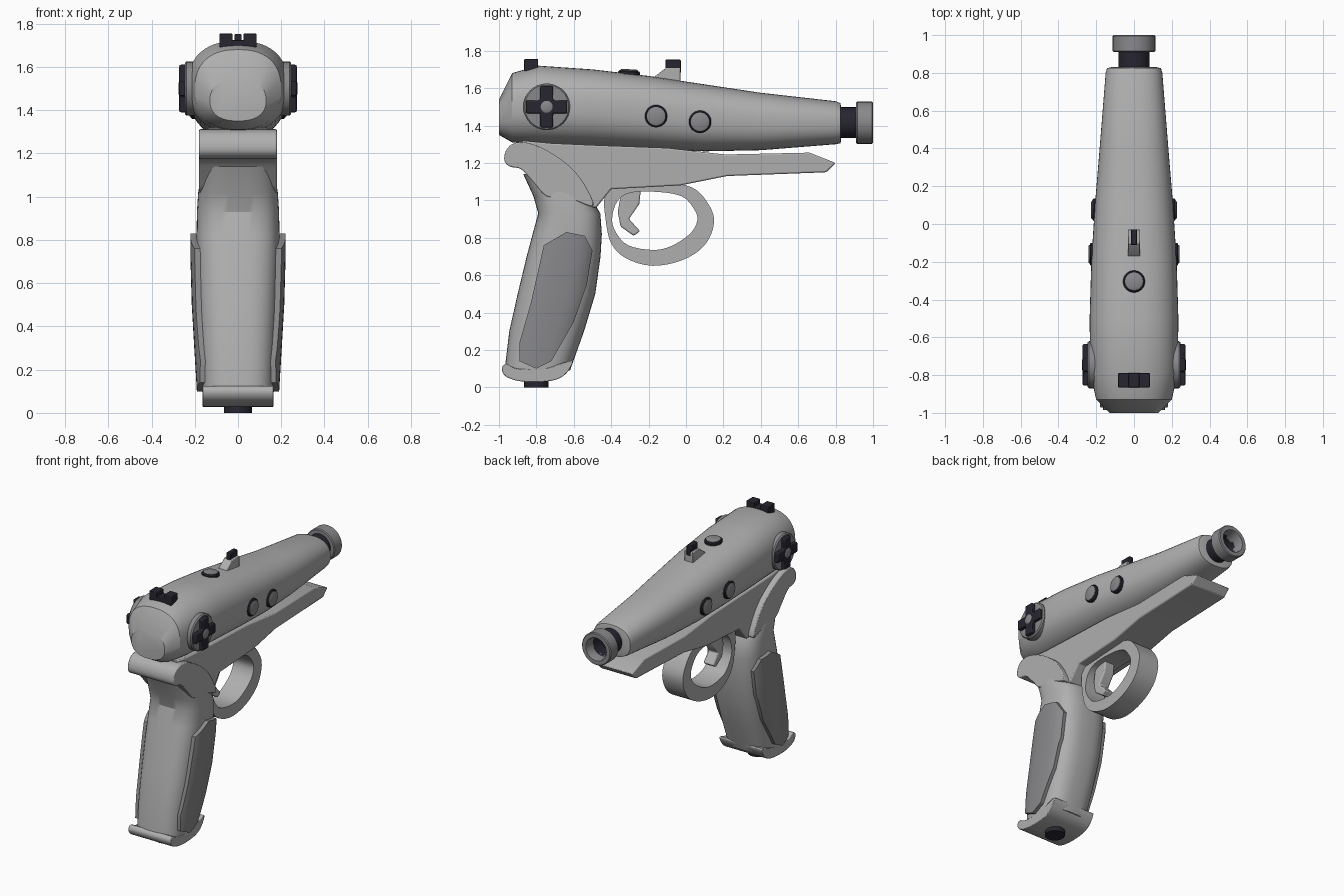
import bpy, bmesh, math
from mathutils import Matrix, Vector

if "Cube" in bpy.data.objects:
    bpy.data.objects.remove(bpy.data.objects["Cube"])


def material(name, rgb):
    m = bpy.data.materials.new(name)
    m.use_nodes = True
    m.diffuse_color = (*rgb, 1)
    m.node_tree.nodes["Principled BSDF"].inputs["Base Color"].default_value = (*rgb, 1)
    return m


LIGHT = material("light_grey", (0.43, 0.43, 0.43))
MID = material("mid_grey", (0.25, 0.25, 0.26))
DARK = material("near_black", (0.02, 0.019, 0.03))
parts = []


def finish(bm, name, mat, bevel=0):
    bmesh.ops.recalc_face_normals(bm, faces=bm.faces)
    me = bpy.data.meshes.new(name)
    bm.to_mesh(me)
    bm.free()
    me.materials.append(mat)
    ob = bpy.data.objects.new(name, me)
    bpy.context.collection.objects.link(ob)
    if bevel:
        mod = ob.modifiers.new("bevel", "BEVEL")
        mod.width, mod.segments, mod.limit_method = bevel, 2, "ANGLE"
        mod.angle_limit = math.radians(40)
    parts.append(ob)
    return ob


def skin(name, rings, mat, caps=True, wrap=False):
    """Join rings of points with quads."""
    bm = bmesh.new()
    loops = [[bm.verts.new(p) for p in r] for r in rings]
    pairs = list(zip(loops, loops[1:]))
    if wrap:
        pairs.append((loops[-1], loops[0]))
    for a, b in pairs:
        for i in range(len(a)):
            j = (i + 1) % len(a)
            bm.faces.new((a[i], a[j], b[j], b[i]))
    if caps and not wrap:
        bm.faces.new(loops[0])
        bm.faces.new(loops[-1])
    return finish(bm, name, mat)


def prism(name, profile, x0, x1, mat, bevel=0):
    """Extrude a (y, z) profile along x."""
    bm = bmesh.new()
    f = bm.faces.new([bm.verts.new((x0, y, z)) for y, z in profile])
    new = bmesh.ops.extrude_face_region(bm, geom=[f])["geom"]
    verts = [v for v in new if isinstance(v, bmesh.types.BMVert)]
    bmesh.ops.translate(bm, verts=verts, vec=(x1 - x0, 0, 0))
    return finish(bm, name, mat, bevel)


def box(name, x0, x1, y0, y1, z0, z1, mat):
    return prism(name, [(y0, z0), (y1, z0), (y1, z1), (y0, z1)], x0, x1, mat, 0.004)


def lathe(name, profile, origin, axis, mat, wrap=False, n=32):
    """Spin (radius, distance) points about an axis."""
    rot = Vector((0, 0, 1)).rotation_difference(Vector(axis)).to_matrix().to_4x4()
    mx = Matrix.Translation(origin) @ rot
    angles = [math.tau * i / n for i in range(n)]
    return skin(name, [[mx @ Vector((r * math.cos(a), r * math.sin(a), d)) for a in angles]
                       for r, d in profile], mat, wrap=wrap)


def smooth(pts, steps=4):
    """Closed rounded curve through the points."""
    out = []
    for i in range(len(pts)):
        a, b, c, d = (Vector(pts[(i + k) % len(pts)]) for k in (-1, 0, 1, 2))
        for s in range(steps):
            t = s / steps
            out.append(0.5 * (2 * b + (c - a) * t + (2 * a - 5 * b + 4 * c - d) * t * t
                              + (3 * b - a - 3 * c + d) * t ** 3))
    return out


def oval(rx, ry, power, n=48):
    def bend(v):
        return math.copysign(abs(v) ** (2 / power), v)
    return [(rx * bend(math.cos(math.tau * i / n)), ry * bend(math.sin(math.tau * i / n)))
            for i in range(n)]


# Barrel shell: y, half width, bottom, top
body = [(-1, .13, 1.35, 1.54), (-.93, .2, 1.31, 1.68), (-.79, .232, 1.3, 1.72),
        (-.5, .235, 1.29, 1.7), (-.2, .226, 1.275, 1.665), (.1, .207, 1.262, 1.62),
        (.4, .182, 1.268, 1.575), (.8, .15, 1.3, 1.53), (.825, .143, 1.305, 1.52),
        (.83, .12, 1.32, 1.5)]
skin("barrel_shell", [[(x, y, (lo + hi) / 2 + z) for x, z in oval(w, (hi - lo) / 2, 2.4)]
                      for y, w, lo, hi in body], LIGHT)

# Muzzle
Y = (0, 1, 0)
lathe("muzzle_neck", [(.083, .8), (.083, .93), (.075, .93), (.075, .84)], (0, 0, 1.415), Y, DARK)
lathe("muzzle_ring", [(.107, .91), (.113, .916), (.113, .994), (.107, 1), (.08, 1), (.075, .99),
                      (.075, .91)], (0, 0, 1.415), Y, MID, wrap=True)

# Grip: z, back, front, half width
grip = [(.09, -.97, -.62, .165), (.3, -.945, -.545, .176), (.5, -.9, -.485, .186),
        (.7, -.852, -.457, .191), (.82, -.82, -.45, .192), (.93, -.79, -.458, .19),
        (1.02, -.815, -.51, .184), (1.14, -.87, -.6, .165)]


def grip_rings(widen):
    return [[(x, (b + f) / 2 + y, z) for x, y in oval(w * widen, (f - b) / 2, 2.9)]
            for z, b, f, w in grip]


skin("grip", grip_rings(1), LIGHT)

# Grip side panels, cut from a widened grip
panel = [(-.76, .76), (-.64, .83), (-.54, .81), (-.5, .73), (-.53, .55), (-.6, .35),
         (-.72, .14), (-.8, .1), (-.89, .14), (-.89, .24), (-.83, .45)]
for side, sign in (("left", 1), ("right", -1)):
    ob = skin(side + "_grip_panel", grip_rings(1.15), MID)
    cutter = prism("cutter", panel, sign * .08, sign * .3, MID)
    mod = ob.modifiers.new("cut", "BOOLEAN")
    mod.operation, mod.object, mod.solver = "INTERSECT", cutter, "EXACT"
    bpy.context.view_layer.update()
    graph = bpy.context.evaluated_depsgraph_get()
    cut = bpy.data.meshes.new_from_object(ob.evaluated_get(graph))
    ob.modifiers.clear()
    ob.data = cut
    parts.remove(cutter)
    bpy.data.objects.remove(cutter)

# Saddle over the hand, underframe and butt plate
saddle = [(-.97, 1.21), (-.965, 1.26), (-.93, 1.3), (-.86, 1.31), (-.75, 1.27), (-.62, 1.18),
          (-.54, 1.08), (-.495, .97), (-.6, 1.0), (-.74, 1.02), (-.81, 1.09), (-.88, 1.165),
          (-.94, 1.18)]
prism("saddle", smooth(saddle), -.18, .18, LIGHT, .006)
prism("underframe", [(-.88, 1.32), (-.72, 1.305), (-.5, 1.295), (-.1, 1.28), (.21, 1.245),
                     (.66, 1.255), (.8, 1.2), (.75, 1.15), (.22, 1.13), (-.03, 1.08),
                     (-.4, 1.06), (-.48, .96), (-.7, 1.0)], -.14, .14, LIGHT, .008)
prism("butt_plate", smooth([(-.985, .1), (-.965, .06), (-.9, .035), (-.8, .028), (-.7, .04),
                            (-.64, .075), (-.605, .14), (-.66, .13), (-.76, .1), (-.9, .1),
                            (-.96, .125)]), -.165, .165, LIGHT, .004)
lathe("butt_plug", [(.065, 0), (.065, .05)], (0, -.8, 0), (0, 0, 1), DARK)

# Trigger guard
outer = smooth([(-.43, .9), (-.4, .77), (-.32, .69), (-.18, .65), (-.02, .68), (.1, .76),
                (.15, .88), (.12, .98), (.03, 1.07), (-.15, 1.1), (-.33, 1.1), (-.43, 1.03)])
inner = smooth([(-.395, .9), (-.375, .83), (-.31, .76), (-.18, .735), (-.08, .755), (.02, .82),
                (.06, .89), (.045, .95), (-.02, 1.02), (-.15, 1.045), (-.3, 1.04), (-.37, .99)])
skin("trigger_guard", [[(x, y, z) for y, z in loop] for x, loop in
                       ((-.08, outer), (.08, outer), (.08, inner), (-.08, inner))],
     LIGHT, wrap=True)
prism("trigger", [(-.34, 1.07), (-.24, 1.07), (-.25, .98), (-.305, .9), (-.245, .835),
                  (-.28, .81), (-.35, .86), (-.365, .94)], -.04, .04, LIGHT, .008)


def button(name, origin, axis, r, height):
    lathe(name + "_rim", [(r, -.06), (r, height - .014), (r - .006, height - .008)],
          origin, axis, DARK)
    lathe(name + "_cap", [(r - .011, -.04), (r - .011, height - .004), (r - .019, height)],
          origin, axis, MID)


# Side controls
a, b = .035, .11
cross = [(a, a), (a, b), (-a, b), (-a, a), (-b, a), (-b, -a),
         (-a, -a), (-a, -b), (a, -b), (a, -a), (b, -a), (b, a)]
for side, s in (("left", 1), ("right", -1)):
    X = (s, 0, 0)
    hub = (0, -.745, 1.5)
    lathe(side + "_pad_disc", [(.125, .18), (.125, .238), (.118, .246)], hub, X, MID)
    prism(side + "_pad_cross", [(hub[1] + u, hub[2] + v) for u, v in cross],
          s * .22, s * .272, DARK, .008)
    lathe(side + "_pad_centre", [(.032, .25), (.032, .272), (.024, .276)], hub, X, MID)
    button(side + "_rear_button", (s * .22, -.16, 1.45), X, .06, .022)
    button(side + "_front_button", (s * .205, .075, 1.42), X, .06, .022)

# Top button and sights
button("top_button", (0, -.305, 1.675), (0, .06, 1), .058, .026)
box("rear_sight_base", -.085, .085, -.865, -.79, 1.69, 1.725, DARK)
for side, s in (("left", 1), ("right", -1)):
    box(side + "_rear_sight_post", s * .026, s * .085, -.865, -.79, 1.7, 1.755, DARK)
prism("front_sight_ramp", [(-.19, 1.63), (-.17, 1.66), (-.105, 1.71), (-.03, 1.71),
                           (-.03, 1.6), (-.18, 1.6)], -.033, .033, LIGHT, .004)
box("front_sight_blade", -.016, .016, -.11, -.028, 1.68, 1.752, DARK)

# Smooth shading with sharp edges kept
bpy.ops.object.select_all(action="DESELECT")
for ob in parts:
    ob.select_set(True)
bpy.context.view_layer.objects.active = parts[0]
bpy.ops.object.shade_smooth_by_angle(angle=math.radians(30))
